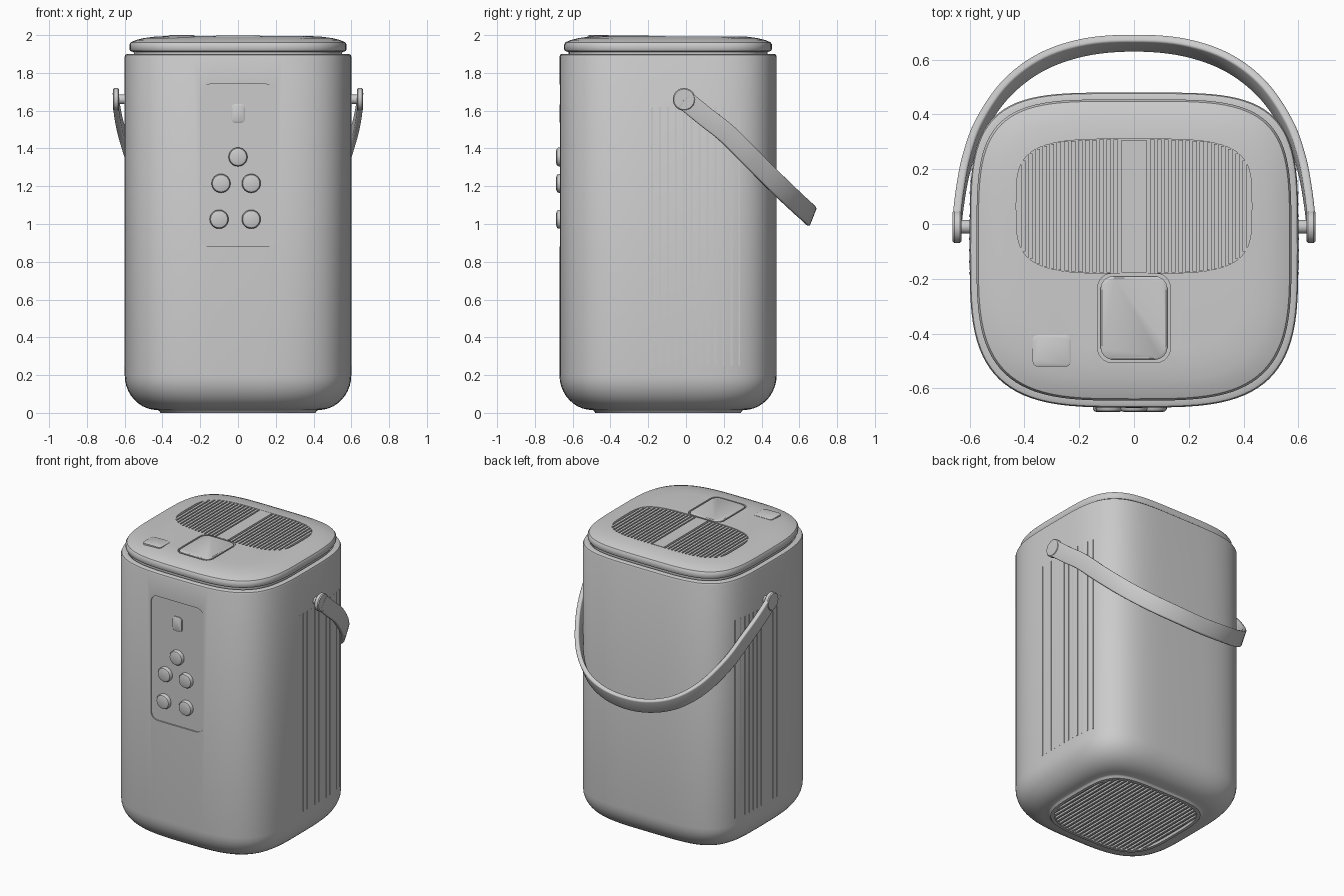
import bpy, bmesh, math
from mathutils import Vector

if "Cube" in bpy.data.objects:
    bpy.data.objects.remove(bpy.data.objects["Cube"])

CY, HX, HY = -0.095, 0.60, 0.575      # body centre in y and half sizes
BACK, FRONT = 4.2, 3.5                # corner squareness at back and front

mat = bpy.data.materials.new("soft grey")
mat.diffuse_color = (0.6, 0.6, 0.6, 1)
mat.use_nodes = True
mat.node_tree.nodes["Principled BSDF"].inputs["Base Color"].default_value = mat.diffuse_color


def finish(name, bm):
    bmesh.ops.recalc_face_normals(bm, faces=bm.faces)
    me = bpy.data.meshes.new(name)
    bm.to_mesh(me)
    bm.free()
    me.materials.append(mat)
    ob = bpy.data.objects.new(name, me)
    bpy.context.collection.objects.link(ob)
    return ob


def smooth(ob, angle=35):
    bpy.ops.object.select_all(action='DESELECT')
    bpy.context.view_layer.objects.active = ob
    ob.select_set(True)
    bpy.ops.object.shade_smooth_by_angle(angle=math.radians(angle))


def add_loft(bm, rings):
    vs = [[bm.verts.new(p) for p in r] for r in rings]
    n = len(vs[0])
    for a, b in zip(vs, vs[1:]):
        for i in range(n):
            bm.faces.new((a[i], a[(i + 1) % n], b[(i + 1) % n], b[i]))
    bm.faces.new(vs[0][::-1])
    bm.faces.new(vs[-1])


def loft(name, rings):
    bm = bmesh.new()
    add_loft(bm, rings)
    return finish(name, bm)


def add_box(bm, x0, x1, y0, y1, z0, z1):
    add_loft(bm, [[(x0, y0, z), (x1, y0, z), (x1, y1, z), (x0, y1, z)] for z in (z0, z1)])


def cut(ob, cutter):
    cutter.hide_render = True
    m = ob.modifiers.new("cut", 'BOOLEAN')
    m.operation, m.object, m.solver = 'DIFFERENCE', cutter, 'EXACT'
    bpy.context.view_layer.objects.active = ob
    bpy.ops.object.modifier_apply(modifier=m.name)
    bpy.data.objects.remove(cutter)


def outline(d, z, count=96):
    """Soft square body section, inset by d."""
    pts = []
    for i in range(count):
        t = 2 * math.pi * i / count
        c, s = math.cos(t), math.sin(t)
        e = 2 / (BACK if s > 0 else FRONT)
        pts.append((math.copysign(abs(c) ** e, c) * (HX - d),
                    CY + math.copysign(abs(s) ** e, s) * (HY - d), z))
    return pts


def round_rect(cx, cy, hx, hy, r, steps=6):
    pts = []
    for k, (sx, sy) in enumerate(((1, 1), (-1, 1), (-1, -1), (1, -1))):
        for i in range(steps + 1):
            t = math.pi / 2 * (k + i / steps)
            pts.append((cx + sx * (hx - r) + r * math.cos(t), cy + sy * (hy - r) + r * math.sin(t)))
    return pts


def flat(pts, z):
    return [(x, y, z) for x, y in pts]


def upright(pts, y):
    return [(x, y, z) for x, z in pts]


# body shell with rounded foot and bottom rim
profile = [(0.215, 0.016), (0.21, 0.0), (0.19, 0.0), (0.182, 0.012)]
for i in range(11):
    t = math.pi / 2 * i / 10
    profile.append((0.175 * (1 - math.sin(t)), 0.015 + 0.185 * (1 - math.cos(t))))
profile += [(0, 1.885), (0.004, 1.896), (0.012, 1.9), (0.035, 1.9), (0.05, 1.885)]
body = loft("body", [outline(d, z) for d, z in profile])

# shallow control panel recess
cut(body, loft("panel_cutter", [upright(round_rect(0, 1.31, 0.2, 0.43, 0.05), y) for y in (-0.66, -0.8)]))
smooth(body)

# bottom grille slats
bm = bmesh.new()
for i in range(-12, 13):
    x = i * 0.03
    n = 4.0
    h = (HY - 0.215) * (1 - abs(x / (HX - 0.205)) ** n) ** (1 / n)
    add_box(bm, x - 0.007, x + 0.007, CY - h, CY + h, 0.004, 0.02)
finish("bottom_slats", bm)

# fine vertical ribs on both sides
bm = bmesh.new()
for side in (-1, 1):
    for i in range(12):
        y = -0.18 + i * 0.042
        n = BACK if y > CY else FRONT
        x = HX * (1 - abs((y - CY) / HY) ** n) ** (1 / n)
        a, b = sorted((side * (x - 0.02), side * (x + 0.002)))
        add_box(bm, a, b, y - 0.005, y + 0.005, 0.25, 1.62)
finish("side_ribs", bm)

# lid
lid_profile = [(0.05, 1.875), (0.048, 1.91), (0.03, 1.916), (0.025, 1.926), (0.025, 1.95),
               (0.032, 1.962), (0.06, 1.974), (0.1, 1.984), (0.15, 1.991), (0.2, 1.994)]
lid = loft("lid", [outline(d, z) for d, z in lid_profile])
GX, GY, GC = 0.43, 0.245, 0.065        # top grille opening
grille = [(GX * math.copysign(abs(math.cos(t)) ** 0.5, math.cos(t)),
           GC + GY * math.copysign(abs(math.sin(t)) ** 0.5, math.sin(t)))
          for t in (2 * math.pi * i / 64 for i in range(64))]
cut(lid, loft("grille_cutter", [flat(grille, z) for z in (1.978, 2.1)]))
cut(lid, loft("latch_cutter", [flat(round_rect(0, -0.343, 0.132, 0.162, 0.05), z) for z in (1.975, 2.1)]))
smooth(lid)

# top grille fins either side of a plain middle strip
bm = bmesh.new()
add_box(bm, -0.045, 0.045, GC - GY + 0.003, GC + GY - 0.003, 1.97, 1.993)
for side in (-1, 1):
    for i in range(14):
        x = 0.066 + i * 0.026
        h = GY * (1 - (x / GX) ** 4) ** 0.25 - 0.002
        add_box(bm, side * x - 0.008, side * x + 0.008, GC - h, GC + h, 1.97, 1.991)
finish("grille_fins", bm)

# lid latch and small lid button
smooth(loft("lid_latch", [flat(round_rect(0, -0.343, 0.122 - d, 0.152 - d, 0.045), z)
                          for d, z in ((0, 1.96), (0, 1.993), (0.006, 1.998))]))
smooth(loft("lid_button", [flat(round_rect(-0.3, -0.463, 0.07 - d, 0.058 - d, 0.02), z)
                           for d, z in ((0, 1.97), (0, 1.996), (0.008, 2.0))]))

# panel display and round push buttons
smooth(loft("panel_display", [upright(round_rect(0, 1.585, 0.036 - d, 0.05 - d, 0.02), y)
                              for d, y in ((0, -0.64), (0, -0.667), (0.006, -0.671))]))
for k, (x, z) in enumerate(((0, 1.355), (-0.09, 1.215), (0.07, 1.215), (-0.1, 1.025), (0.07, 1.025))):
    smooth(loft(f"push_button_{k + 1}", [upright(round_rect(x, z, r, r, r - 0.0005), y)
                for r, y in ((0.05, -0.64), (0.05, -0.675), (0.045, -0.683), (0.034, -0.687))]))

# carrying handle: strap swept along a mirrored path, twisting towards the back
half = [Vector(p) for p in ((0.648, -0.01, 1.66), (0.635, 0.1, 1.57), (0.612, 0.22, 1.475),
                            (0.565, 0.35, 1.345), (0.47, 0.49, 1.205), (0.34, 0.59, 1.11),
                            (0.18, 0.645, 1.06), (0, 0.66, 1.043))]
ctrl = half + [Vector((-p.x, p.y, p.z)) for p in half[-2::-1]]
ext = [2 * ctrl[0] - ctrl[1]] + ctrl + [2 * ctrl[-1] - ctrl[-2]]
path = []
for k in range(len(ctrl) - 1):
    a, b, c, d = ext[k:k + 4]
    for j in range(6):
        t = j / 6
        path.append(0.5 * (2 * b + (c - a) * t + (2 * a - 5 * b + 4 * c - d) * t ** 2
                           + (3 * b - a - 3 * c + d) * t ** 3))
path.append(ctrl[-1])
section = round_rect(0, 0, 0.053, 0.015, 0.009, 3)
rings = []
for i, p in enumerate(path):
    tan = (path[min(i + 1, len(path) - 1)] - path[max(i - 1, 0)]).normalized()
    u = 1 - abs(2 * i / (len(path) - 1) - 1)
    w = Vector((0, 0.67, 0.74)).lerp(Vector((0, 0.36, 0.93)), u)
    w = (w - tan * w.dot(tan)).normalized()
    nrm = tan.cross(w)
    rings.append([p + w * a + nrm * b for a, b in section])
smooth(loft("handle_strap", rings))

# rounded strap ends and pivot pins
for side, label in ((-1, "left"), (1, "right")):
    def disc(r, x):
        return [(side * x, -0.01 + r * math.cos(t), 1.66 + r * math.sin(t))
                for t in (2 * math.pi * i / 32 for i in range(32))]
    smooth(loft(f"handle_end_{label}", [disc(r, x) for r, x in
           ((0.054, 0.63), (0.06, 0.636), (0.06, 0.656), (0.054, 0.662))]))
    smooth(loft(f"handle_pin_{label}", [disc(0.025, x) for x in (0.57, 0.64)]))
